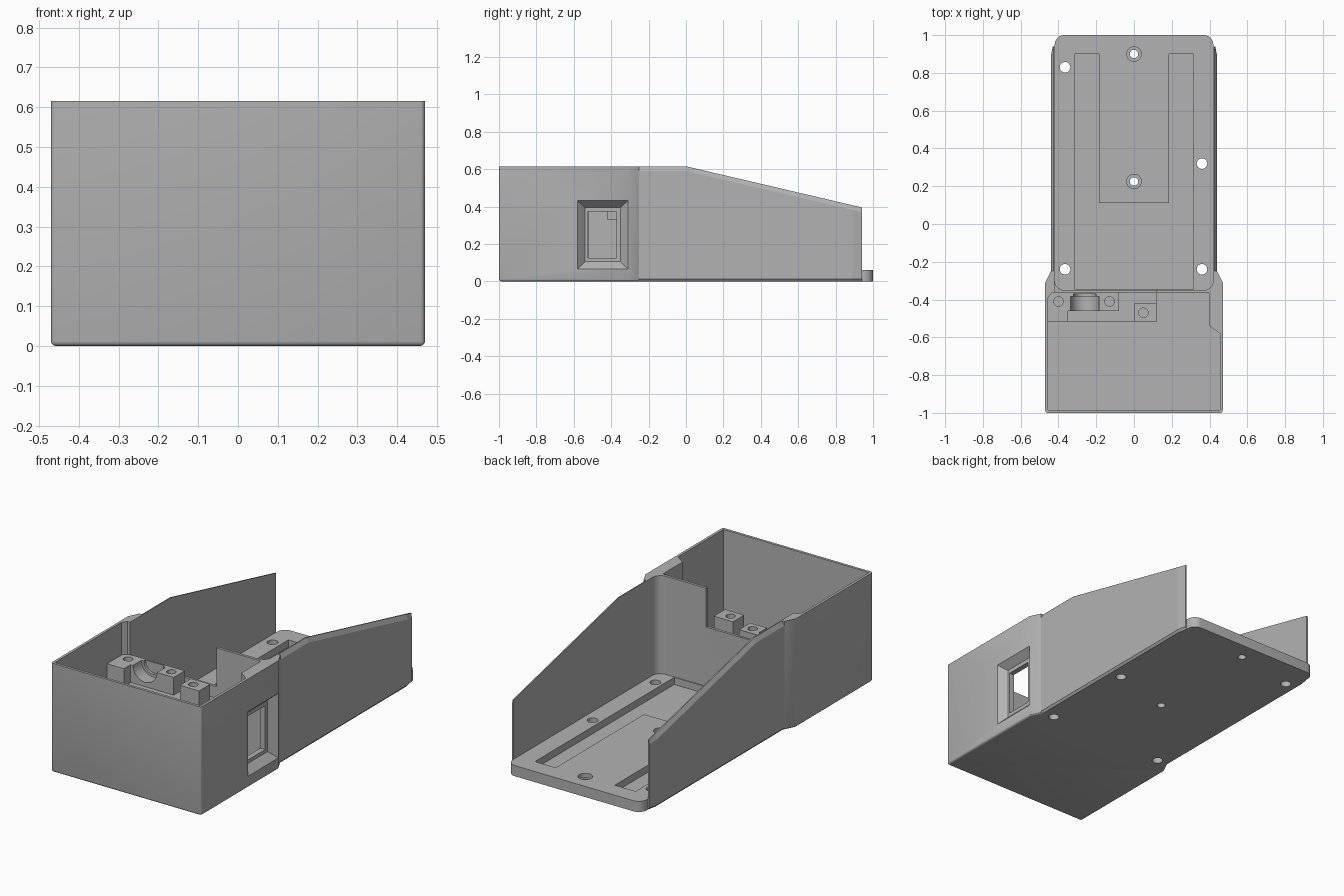
import bpy, bmesh, math
from mathutils import Vector

cube = bpy.data.objects.get("Cube")
if cube:
    bpy.data.objects.remove(cube)

grey = bpy.data.materials.new("plain_grey")
grey.use_nodes = True
grey.diffuse_color = (0.45, 0.45, 0.45, 1)
grey.node_tree.nodes["Principled BSDF"].inputs["Base Color"].default_value = (0.45, 0.45, 0.45, 1)


def loft(name, rings):
    """Solid through a list of matching closed rings of 3D points."""
    bm = bmesh.new()
    loops = [[bm.verts.new(p) for p in ring] for ring in rings]
    n = len(loops[0])
    for a, b in zip(loops, loops[1:]):
        for i in range(n):
            j = (i + 1) % n
            bm.faces.new((a[i], a[j], b[j], b[i]))
    bm.faces.new(loops[0])
    bm.faces.new(loops[-1])
    bmesh.ops.recalc_face_normals(bm, faces=bm.faces)
    mesh = bpy.data.meshes.new(name)
    bm.to_mesh(mesh)
    bm.free()
    mesh.materials.append(grey)
    ob = bpy.data.objects.new(name, mesh)
    bpy.context.collection.objects.link(ob)
    return ob


def prism(name, outline, z0, z1):
    return loft(name, [[(x, y, z) for x, y in outline] for z in (z0, z1)])


def box(name, x0, x1, y0, y1, z0, z1):
    return prism(name, [(x0, y0), (x1, y0), (x1, y1), (x0, y1)], z0, z1)


def rounded(x0, x1, y0, y1, r, steps=6):
    pts = []
    for k, (cx, cy) in enumerate([(x1 - r, y1 - r), (x0 + r, y1 - r), (x0 + r, y0 + r), (x1 - r, y0 + r)]):
        for i in range(steps + 1):
            a = math.pi / 2 * (k + i / steps)
            pts.append((cx + r * math.cos(a), cy + r * math.sin(a)))
    return pts


def circle(r, n=32):
    return [(r * math.cos(2 * math.pi * i / n), r * math.sin(2 * math.pi * i / n)) for i in range(n)]


def hole(x, y, z0, z1, r0, r1=None):
    r1 = r1 or r0
    return loft("cutter", [[(x + u, y + v, z) for u, v in circle(r)] for r, z in ((r0, z0), (r1, z1))])


def apply(ob, mod):
    bpy.context.view_layer.objects.active = ob
    bpy.ops.object.modifier_apply(modifier=mod.name)


def combine(ob, other, operation="DIFFERENCE"):
    mod = ob.modifiers.new("boolean", "BOOLEAN")
    mod.operation, mod.solver, mod.object = operation, "EXACT", other
    apply(ob, mod)
    bpy.data.objects.remove(other)


# Front box with the shoulders that narrow to the rear walls
half = [(0.47, -1), (0.47, -0.31), (0.44, -0.25)]
outline = half + [(-x, y) for x, y in reversed(half)]
shell = prism("box_shell", outline, 0, 0.615)
bm = bmesh.new()
bm.from_mesh(shell.data)
edges = [e for e in bm.edges
         if all(v.co.z < 0.01 for v in e.verts) and not all(v.co.y > -0.26 for v in e.verts)
         or all(v.co.y < -0.99 for v in e.verts) and abs(e.verts[0].co.z - e.verts[1].co.z) > 0.1]
bmesh.ops.bevel(bm, geom=edges, offset=0.012, segments=3, profile=0.5, affect="EDGES")
bm.to_mesh(shell.data)
bm.free()

# Front cavity, with a thick wall kept around the window
combine(shell, prism("cutter", [(-0.455, -0.985), (0.455, -0.985), (0.455, -0.58), (0.4, -0.54),
                                (0.4, -0.365), (-0.435, -0.365), (-0.455, -0.39)], 0.02, 0.8))
# Rear cavity and the lowered part of the cross wall
combine(shell, prism("cutter", rounded(-0.42, 0.42, -0.35, 1.2, 0.05), -0.1, 0.8))
combine(shell, box("cutter", -0.42, 0.12, -0.41, -0.28, 0.395, 0.8))


# Window with a sloped surround in the side wall
def window_ring(x, y0, y1, z0, z1):
    return [(x, y0, z0), (x, y1, z0), (x, y1, z1), (x, y0, z1)]


combine(shell, loft("cutter", [window_ring(0.48, -0.59, -0.30, 0.055, 0.44),
                               window_ring(0.43, -0.54, -0.35, 0.105, 0.395)]))
combine(shell, loft("cutter", [window_ring(0.45, -0.525, -0.372, 0.125, 0.372),
                               window_ring(0.38, -0.525, -0.372, 0.125, 0.372)]))

# Rear side walls: sloping top with an outer chamfer, tapered back end
for side, name in ((1, "left_side_wall"), (-1, "right_side_wall")):
    rings = []
    for y, top, outer in ((-0.255, 0.615, 0.44), (0, 0.615, 0.44), (0.89, 0.407, 0.44), (0.94, 0.395, 0.43)):
        section = [(0.42, 0), (outer - 0.01, 0), (outer, 0.012), (outer, top - 0.025),
                   (0.426, top), (0.42, top)]
        rings.append([(side * x, y, z) for x, z in section])
    loft(name, rings)

# Base plate with a U-shaped recess around a raised island
plate = prism("base_plate", rounded(-0.42, 0.42, -0.35, 1, 0.05), 0, 0.06)
recess = [(-0.315, -0.345), (0.315, -0.345), (0.315, 0.9), (0.185, 0.9),
          (0.185, 0.11), (-0.185, 0.11), (-0.185, 0.9), (-0.315, 0.9)]
combine(plate, prism("cutter", recess, 0.02, 0.1))
for x, y in ((-0.365, 0.83), (-0.365, -0.24), (0.36, 0.32), (0.36, -0.24)):
    combine(plate, hole(x, y, -0.1, 0.2, 0.028))
for y in (0.9, 0.225):
    combine(plate, hole(0, y, -0.1, 0.2, 0.022))
    combine(plate, hole(0, y, 0.035, 0.1, 0.038))

# Clamp block with screw bosses and a cable saddle
block = box("clamp_block", -0.456, 0.12, -0.52, -0.36, 0.015, 0.33)
for dims in ((-0.456, -0.35, -0.52, -0.36), (-0.351, -0.08, -0.46, -0.36), (0, 0.12, -0.52, -0.42)):
    combine(block, box("boss", *dims, 0.3, 0.43), "UNION")
for r, y0, y1 in ((0.075, -0.47, -0.385), (0.06, -0.39, -0.37)):
    combine(block, loft("cutter", [[(-0.26 + u, y, 0.43 + v) for u, v in circle(r)] for y in (y0, y1)]))
for x, y in ((-0.4, -0.41), (-0.13, -0.41), (0.05, -0.47)):
    combine(block, hole(x, y, 0.3, 0.5, 0.025))

# Smooth the rounded surfaces, keep edges sharp
for ob in (shell, plate, block):
    bpy.ops.object.select_all(action="DESELECT")
    ob.select_set(True)
    bpy.context.view_layer.objects.active = ob
    bpy.ops.object.shade_smooth_by_angle()
